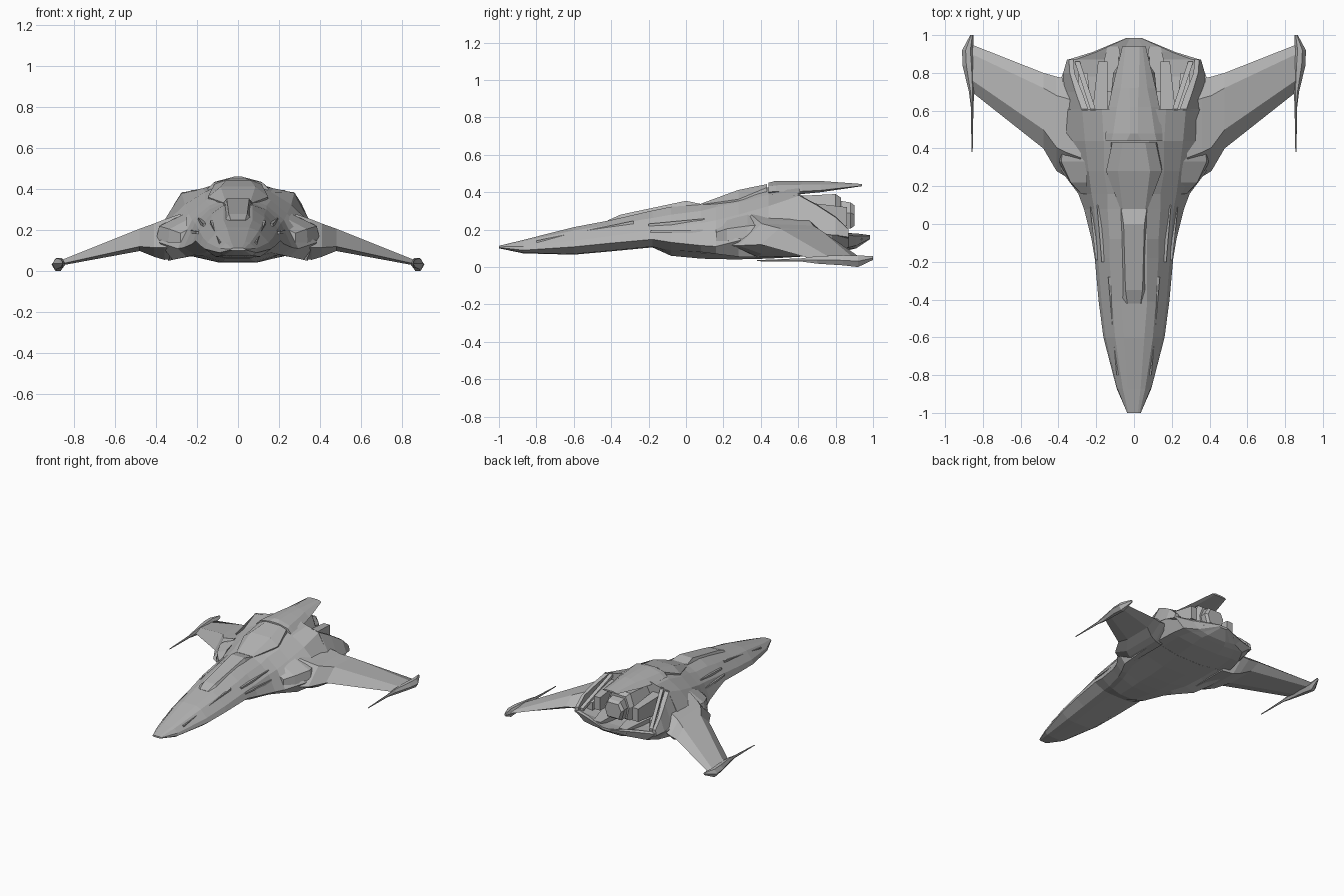
import bpy, bmesh

hull_grey = bpy.data.materials.new("hull_grey")
hull_grey.diffuse_color = (0.45, 0.45, 0.45, 1)


def loft(name, rings, mirror=False):
    """Skin a list of equal-length 3D rings and cap both ends."""
    bm = bmesh.new()
    loops = [[bm.verts.new(p) for p in ring] for ring in rings]
    n = len(loops[0])
    for a, b in zip(loops, loops[1:]):
        for i in range(n):
            j = (i + 1) % n
            bm.faces.new((a[i], a[j], b[j], b[i]))
    bm.faces.new(loops[0])
    bm.faces.new(loops[-1])
    bmesh.ops.recalc_face_normals(bm, faces=bm.faces)
    me = bpy.data.meshes.new(name)
    bm.to_mesh(me)
    bm.free()
    me.materials.append(hull_grey)
    ob = bpy.data.objects.new(name, me)
    bpy.context.collection.objects.link(ob)
    if mirror:
        ob.modifiers.new("mirror", 'MIRROR').use_mirror_merge = False
    return ob


def body(name, sections):
    """Symmetric loft along y from half sections, top to bottom."""
    loft(name, [[(x, y, z) for x, z in half] + [(-x, y, z) for x, z in half[::-1]]
                for y, half in sections])


def side(name, sections):
    """Loft along y on the right side, mirrored to the left."""
    loft(name, [[(x, y, z) for x, z in pts] for y, pts in sections], True)


def beam(name, a, b, wa, ha, wb=None, hb=None):
    """Mirrored tapering bar, running mainly along y."""
    wb, hb = wb or wa, hb or ha
    loft(name, [[(p[0] + sx * w, p[1], p[2] + sz * h)
                 for sx, sz in ((-1, -1), (1, -1), (1, 1), (-1, 1))]
                for p, w, h in ((a, wa, ha), (b, wb, hb))], True)


# nose: long faceted wedge
body("nose", [
    (-1.0, [(.02, .113), (.03, .111), (.036, .108), (.036, .104), (.03, .101), (.015, .10)]),
    (-.87, [(.035, .145), (.06, .138), (.088, .11), (.092, .09), (.07, .076), (.03, .073)]),
    (-.60, [(.055, .213), (.10, .195), (.15, .14), (.162, .108), (.11, .07), (.05, .066)]),
    (-.41, [(.07, .249), (.115, .225), (.172, .165), (.187, .127), (.12, .087), (.06, .083)]),
    (-.18, [(.07, .302), (.13, .262), (.19, .197), (.208, .148), (.13, .11), (.06, .105)]),
])
# raised strip with a step at its front, running up to the canopy
body("nose_ridge", [
    (-.42, [(.035, .249), (.07, .235)]),
    (-.35, [(.045, .28), (.075, .24)]),
    (.00, [(.055, .354), (.08, .30)]),
    (.08, [(.068, .337), (.08, .30)]),
])
# main hull with centre keel and side nacelles, ending in the engine bulkhead
body("main_hull", [
    (-.18, [(.07, .302), (.13, .262), (.19, .197), (.208, .148), (.13, .11), (.10, .108), (.06, .105)]),
    (-.08, [(.07, .322), (.13, .28), (.195, .21), (.225, .132), (.16, .09), (.13, .08), (.06, .06)]),
    (.08, [(.07, .334), (.14, .30), (.21, .235), (.265, .115), (.21, .08), (.17, .075), (.08, .045)]),
    (.16, [(.07, .35), (.14, .32), (.225, .25), (.295, .11), (.25, .07), (.20, .078), (.09, .042)]),
    (.28, [(.08, .395), (.16, .345), (.24, .28), (.385, .14), (.32, .055), (.24, .078), (.09, .041)]),
    (.44, [(.08, .425), (.16, .387), (.26, .325), (.39, .20), (.34, .05), (.25, .078), (.10, .045)]),
    (.61, [(.09, .43), (.17, .405), (.275, .383), (.365, .22), (.34, .062), (.25, .078), (.11, .055)]),
])
# raised cockpit canopy with a seam behind it
body("canopy", [
    (.08, [(.06, .339), (.072, .334), (.06, .30)]),
    (.28, [(.085, .412), (.148, .362), (.14, .32)]),
    (.432, [(.06, .443), (.115, .425), (.135, .36)]),
])
# dorsal spine overhanging the engines
body("dorsal_spine", [
    (.44, [(.04, .450), (.12, .432), (.15, .40), (.12, .38)]),
    (.48, [(.02, .461), (.11, .437), (.15, .405), (.12, .38)]),
    (.62, [(.02, .461), (.09, .44), (.135, .405), (.10, .39)]),
    (.72, [(.025, .460), (.07, .442), (.115, .41), (.08, .40)]),
    (.94, [(.03, .444), (.045, .44), (.062, .434), (.04, .432)]),
])
# lower tail deck with pointed trailing edge
body("lower_tail", [
    (.60, [(.10, .17), (.34, .20), (.37, .20), (.34, .063), (.25, .078), (.11, .055)]),
    (.78, [(.10, .15), (.33, .18), (.383, .17), (.31, .085), (.24, .085), (.11, .072)]),
    (.87, [(.08, .15), (.31, .18), (.35, .17), (.27, .105), (.20, .10), (.10, .09)]),
    (.91, [(.06, .155), (.20, .18), (.22, .165), (.17, .115), (.12, .11), (.08, .10)]),
    (.985, [(.02, .168), (.035, .17), (.04, .165), (.035, .155), (.03, .152), (.02, .15)]),
])
# sloping side walls around the engine bay
side("engine_cheek", [
    (.60, [(.24, .388), (.275, .385), (.365, .21), (.33, .18)]),
    (.70, [(.275, .335), (.31, .33), (.37, .18), (.33, .17)]),
    (.80, [(.315, .27), (.34, .265), (.375, .17), (.325, .16)]),
    (.87, [(.32, .20), (.345, .20), (.355, .16), (.32, .15)]),
])
# engines inside the bay
body("centre_engine", [
    (.60, [(.09, .38), (.13, .30), (.10, .16)]),
    (.80, [(.08, .39), (.11, .30), (.09, .18)]),
    (.83, [(.06, .37), (.09, .29), (.07, .20)]),
])
body("centre_nozzle", [
    (.82, [(.05, .355), (.075, .29), (.06, .21)]),
    (.88, [(.05, .345), (.085, .29), (.06, .205)]),
    (.90, [(.045, .33), (.07, .28), (.05, .22)]),
])
beam("side_engine", (.18, .60, .28), (.165, .86, .27), .04, .07, .025, .05)
beam("outer_vent", (.26, .60, .26), (.27, .80, .20), .03, .06, .025, .03)
beam("bay_rib", (.215, .60, .385), (.30, .86, .185), .014, .012)
beam("lower_exhaust", (.12, .70, .17), (.11, .94, .16), .08, .03, .03, .015)


# drooping wing: six-point sections stepping outward along x
def wing_section(x, le, te, zl, zt, zb, zr):
    c = te - le
    return [(x, le, zl), (x, le + .25 * c, zt), (x, te - .2 * c, zt - .01),
            (x, te, zr), (x, te - .2 * c, zb), (x, le + .25 * c, zb)]


loft("wing", [
    wing_section(.28, .22, .74, .12, .28, .065, .17),
    wing_section(.36, .25, .77, .115, .252, .055, .15),
    wing_section(.41, .28, .78, .115, .232, .07, .14),
    wing_section(.48, .40, .80, .12, .207, .098, .135),
    wing_section(.86, .70, .95, .036, .055, .028, .038),
], True)


# wing tip pod with forward needle
def pod_ring(y, x, z, w, h):
    return y, [(x - w, z), (x - w * .4, z + h), (x + w * .4, z + h),
               (x + w, z), (x + w * .4, z - h), (x - w * .4, z - h)]


side("wingtip_pod", [
    pod_ring(.38, .857, .034, .003, .003),
    pod_ring(.62, .857, .038, .007, .009),
    pod_ring(.70, .860, .038, .014, .020),
    pod_ring(.84, .874, .036, .034, .027),
    pod_ring(.92, .879, .031, .031, .031),
    pod_ring(1.0, .859, .048, .008, .010),
])
# shoulder intake fairings
side("intake", [
    (.16, [(.25, .20), (.28, .185), (.28, .14), (.25, .14)]),
    (.22, [(.25, .25), (.335, .205), (.34, .14), (.25, .14)]),
    (.33, [(.25, .285), (.385, .22), (.40, .15), (.25, .14)]),
    (.46, [(.25, .29), (.37, .23), (.39, .17), (.25, .14)]),
])
# guns on the fuselage sides and nose side strips
beam("upper_gun", (.165, -.20, .225), (.182, .10, .247), .006, .006, .014, .012)
beam("lower_gun", (.198, -.19, .188), (.218, .09, .19), .006, .006, .014, .010)
beam("nose_strip", (.086, -.80, .135), (.128, -.28, .238), .006, .006, .009, .009)
